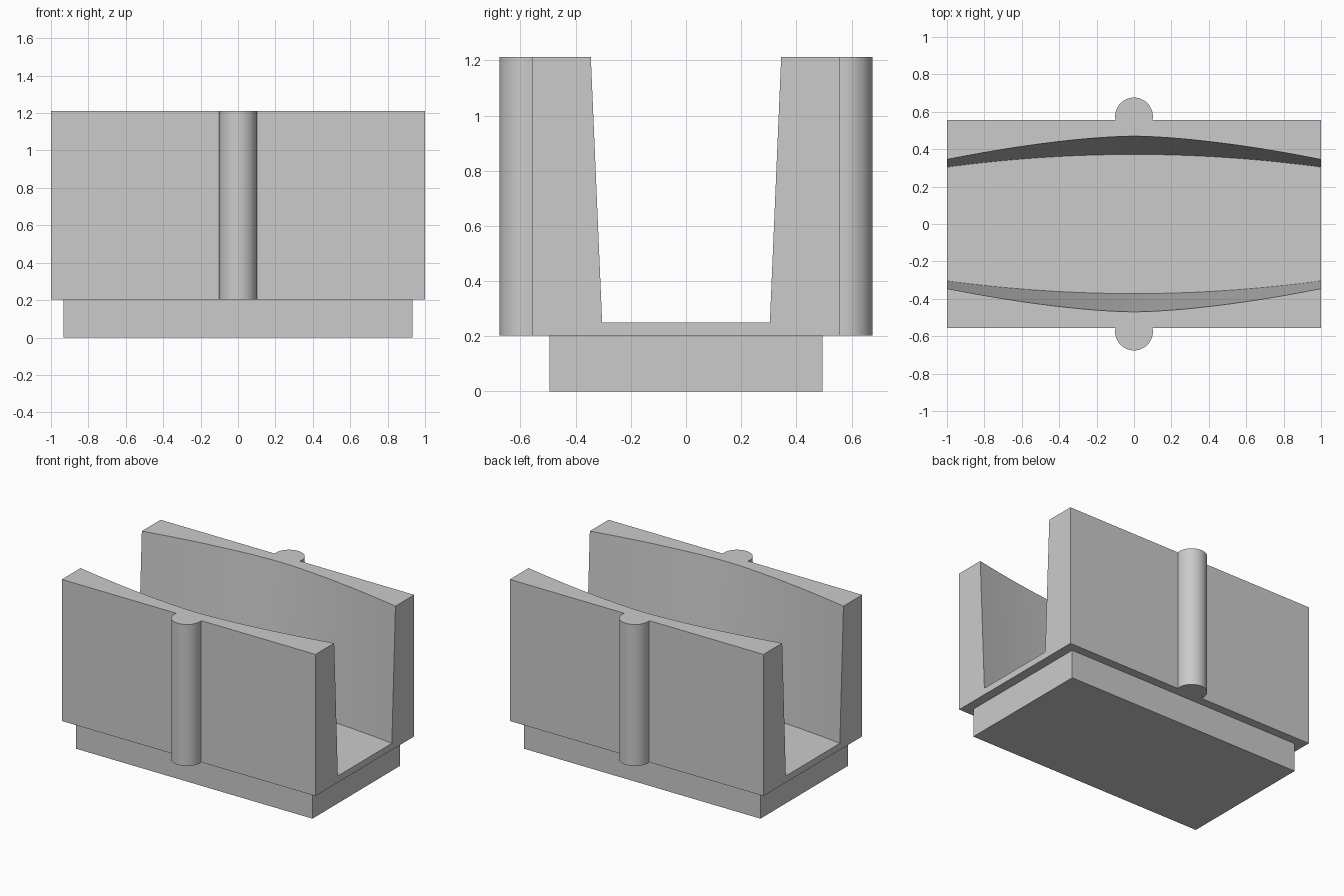
import bpy, bmesh, math

cube = bpy.data.objects.get("Cube")
if cube:
    bpy.data.objects.remove(cube, do_unlink=True)

# Main sizes
BASE_X, BASE_Y = 0.933, 0.494
STEP, FLOOR, TOP = 0.203, 0.25, 1.212
OUTER = 0.556
RIB_R, RIB_Y = 0.101, 0.575

grey = bpy.data.materials.new("light grey")
grey.use_nodes = True
grey.diffuse_color = (0.6, 0.6, 0.6, 1)
grey.node_tree.nodes["Principled BSDF"].inputs["Base Color"].default_value = (0.6, 0.6, 0.6, 1)


def loft(name, sections):
    """Skin matching closed sections and cap both ends."""
    bm = bmesh.new()
    rings = [[bm.verts.new(p) for p in s] for s in sections]
    n = len(rings[0])
    for a, b in zip(rings, rings[1:]):
        for i in range(n):
            j = (i + 1) % n
            bm.faces.new((a[i], a[j], b[j], b[i]))
    bm.faces.new(rings[0])
    bm.faces.new(rings[-1])
    bmesh.ops.recalc_face_normals(bm, faces=bm.faces)
    mesh = bpy.data.meshes.new(name)
    bm.to_mesh(mesh)
    bm.free()
    mesh.materials.append(grey)
    obj = bpy.data.objects.new(name, mesh)
    bpy.context.collection.objects.link(obj)
    bpy.ops.object.select_all(action='DESELECT')
    obj.select_set(True)
    bpy.context.view_layer.objects.active = obj
    bpy.ops.object.shade_smooth_by_angle(angle=math.radians(30))
    return obj


# Base plinth
loft("base_plinth", [[(sx * BASE_X, sy * BASE_Y, z)
                      for sx, sy in ((-1, -1), (1, -1), (1, 1), (-1, 1))]
                     for z in (0, STEP)])


# Channel whose leaning inner walls bow outward at mid length
def channel_section(x):
    rim = 0.47 - 0.125 * abs(x) ** 1.6
    foot = 0.372 - 0.068 * x * x
    half = [(OUTER, STEP), (OUTER, TOP), (rim, TOP), (foot, FLOOR)]
    return [(x, y, z) for y, z in half] + [(x, -y, z) for y, z in reversed(half)]


STEPS = 32
loft("channel_body", [channel_section(-1 + 2 * i / STEPS) for i in range(STEPS + 1)])

# Rounded ribs on the outer walls
start = -math.asin((RIB_Y - OUTER) / RIB_R)
angles = [start + (math.pi - 2 * start) * i / 24 for i in range(25)]
for name, side in (("front_rib", -1), ("back_rib", 1)):
    loft(name, [[(RIB_R * math.cos(a), side * (RIB_Y + RIB_R * math.sin(a)), z)
                 for a in angles] for z in (STEP, TOP)])
